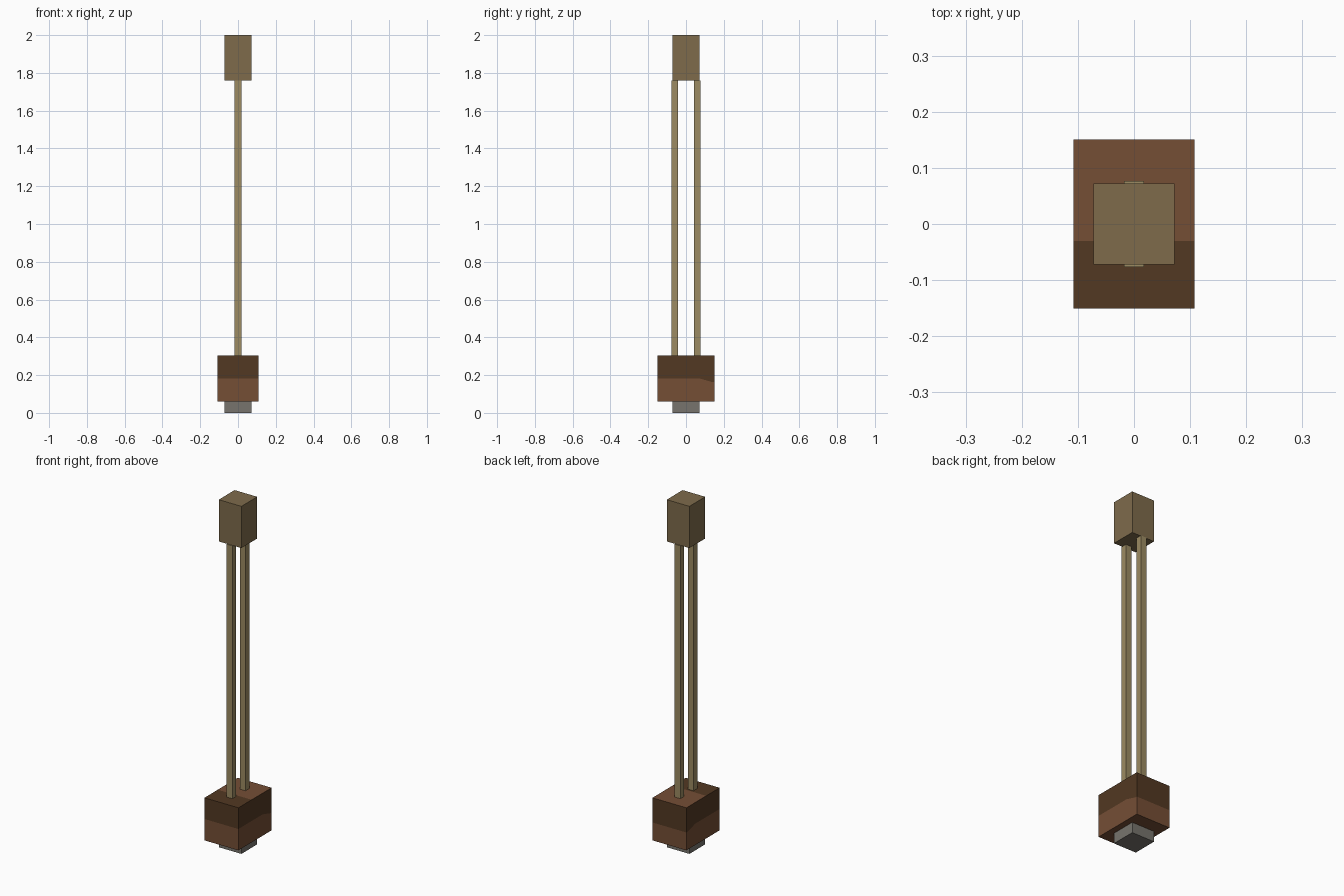
import bpy
import bmesh

if "Cube" in bpy.data.objects:
    bpy.data.objects.remove(bpy.data.objects["Cube"], do_unlink=True)


def material(name, rgb):
    """Flat material from 0-255 sRGB values."""
    lin = [(c / 255 / 12.92) if c < 11 else ((c / 255 + 0.055) / 1.055) ** 2.4 for c in rgb]
    m = bpy.data.materials.new(name)
    m.use_nodes = True
    m.diffuse_color = (*lin, 1)
    m.node_tree.nodes["Principled BSDF"].inputs["Base Color"].default_value = (*lin, 1)
    return m


head_wood = material("olive brown wood", (126, 107, 75))
pale_wood = material("pale wood", (156, 139, 98))
dark_wood = material("dark brown", (82, 56, 34))
red_wood = material("reddish brown", (117, 78, 53))
grey = material("grey stone", (119, 116, 109))


def finish(name, bm, mats):
    bmesh.ops.recalc_face_normals(bm, faces=bm.faces)
    mesh = bpy.data.meshes.new(name)
    bm.to_mesh(mesh)
    bm.free()
    for m in mats:
        mesh.materials.append(m)
    obj = bpy.data.objects.new(name, mesh)
    bpy.context.collection.objects.link(obj)
    return obj


def box(name, lo, hi, mat):
    bm = bmesh.new()
    bmesh.ops.create_cube(bm, size=1)
    for v in bm.verts:
        v.co = [(a + b) / 2 + c * (b - a) for a, b, c in zip(lo, hi, v.co)]
    return finish(name, bm, [mat])


# Foot and top block
box("foot", (-0.072, -0.072, 0), (0.072, 0.072, 0.06), grey)
box("top_block", (-0.072, -0.072, 1.76), (0.072, 0.072, 2.0), head_wood)

# Pair of upright rods
for name, s in (("front_rod", -1), ("back_rod", 1)):
    y0, y1 = sorted((s * 0.042, s * 0.077))
    box(name, (-0.018, y0, 0.305), (0.018, y1, 1.76), pale_wood)

# Base block: two colour bands with a seam that dips towards the back
X, Z0, Z1 = 0.108, 0.06, 0.305
columns = [(-0.151, 0.183), (-0.03, 0.183), (0.07, 0.183), (0.14, 0.163), (0.151, 0.163)]
bm = bmesh.new()
sides = []
for x in (-X, X):
    sides.append([[bm.verts.new((x, y, z)) for z in (Z0, seam, Z1)] for y, seam in columns])
a, b = sides


def face(verts, dark):
    bm.faces.new(verts).material_index = int(dark)


for i in range(len(columns) - 1):
    for s in sides:
        for k in (0, 1):
            face((s[i][k], s[i + 1][k], s[i + 1][k + 1], s[i][k + 1]), k)
    # Underside, then top, which is dark only at the front
    face((a[i][0], a[i + 1][0], b[i + 1][0], b[i][0]), False)
    face((a[i][2], a[i + 1][2], b[i + 1][2], b[i][2]), i == 0)
# Front and back ends
for i in (0, -1):
    for k in (0, 1):
        face((a[i][k], b[i][k], b[i][k + 1], a[i][k + 1]), k)
finish("base_block", bm, [red_wood, dark_wood])
